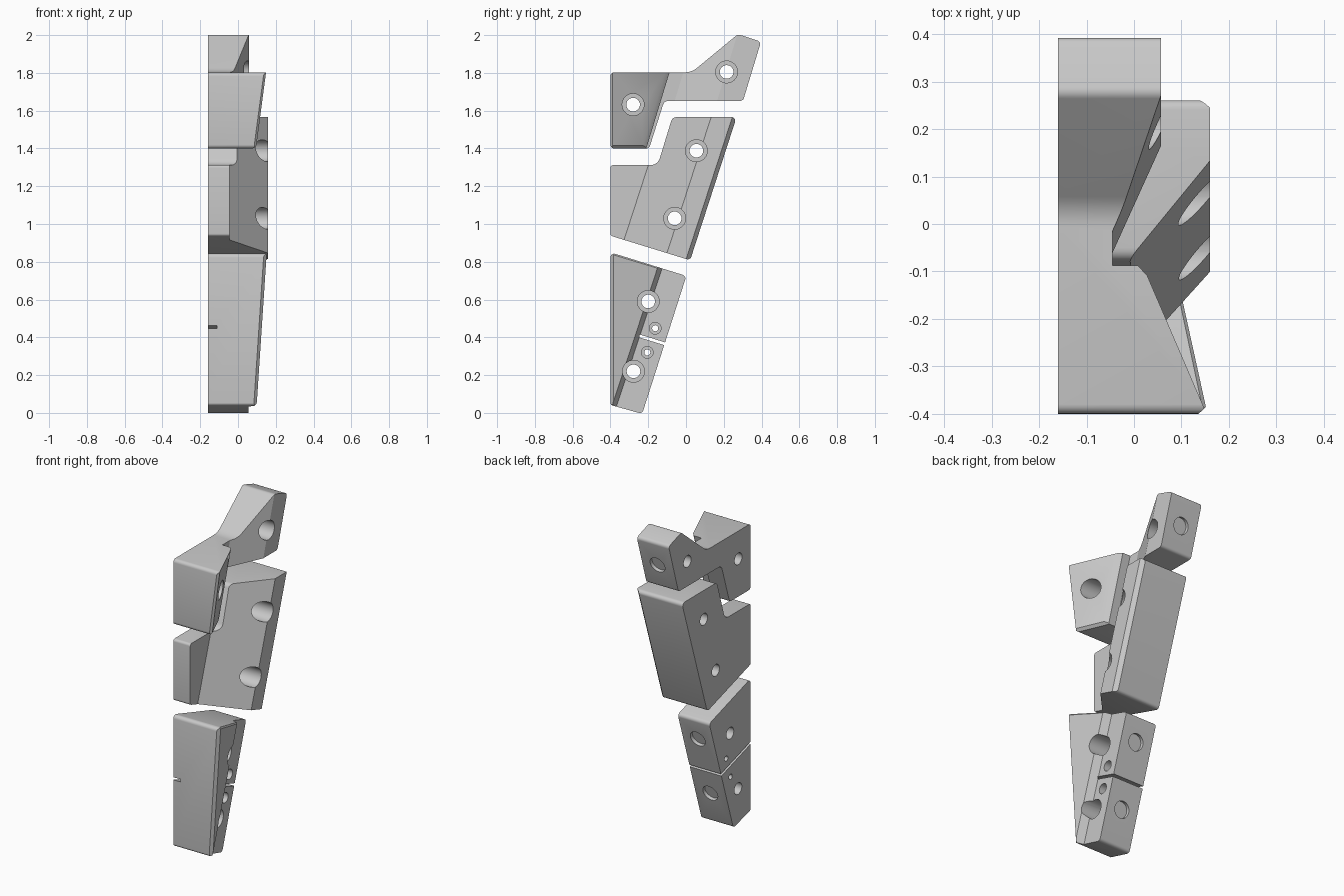
import bpy, bmesh, math
from mathutils import Vector

if "Cube" in bpy.data.objects:
    bpy.data.objects.remove(bpy.data.objects["Cube"])

LEFT = -0.16          # flat mounting side
gray = bpy.data.materials.new("gray")
gray.diffuse_color = (0.58, 0.58, 0.58, 1)
gray.use_nodes = True
gray.node_tree.nodes["Principled BSDF"].inputs["Base Color"].default_value = gray.diffuse_color


def fillet(points):
    """Round each (y, z, radius) corner of a profile."""
    out = []
    for i, (y, z, r) in enumerate(points):
        p = Vector((y, z))
        a = (Vector(points[i - 1][:2]) - p).normalized()
        b = (Vector(points[(i + 1) % len(points)][:2]) - p).normalized()
        half = a.angle(b) / 2
        t = r / math.tan(half)
        c = p + (a + b).normalized() * (r / math.sin(half))
        s, e = p + a * t - c, p + b * t - c
        total = s.angle(e)
        for k in range(6):
            f = k / 5
            arc = (s * math.sin((1 - f) * total) + e * math.sin(f * total)) / math.sin(total)
            out.append(c + arc)
    return out


def loft(name, bottom, top):
    """Closed solid between two matching polygons."""
    bm = bmesh.new()
    lo = [bm.verts.new(p) for p in bottom]
    hi = [bm.verts.new(p) for p in top]
    bm.faces.new(lo)
    bm.faces.new(hi)
    for i in range(len(lo)):
        j = (i + 1) % len(lo)
        bm.faces.new((lo[i], lo[j], hi[j], hi[i]))
    bmesh.ops.recalc_face_normals(bm, faces=bm.faces)
    me = bpy.data.meshes.new(name)
    bm.to_mesh(me)
    bm.free()
    ob = bpy.data.objects.new(name, me)
    bpy.context.collection.objects.link(ob)
    return ob


def boolean(ob, cutter, op):
    mod = ob.modifiers.new("cut", 'BOOLEAN')
    mod.operation, mod.object, mod.solver = op, cutter, 'EXACT'
    bpy.context.view_layer.update()
    dg = bpy.context.evaluated_depsgraph_get()
    me = bpy.data.meshes.new_from_object(ob.evaluated_get(dg))
    ob.modifiers.clear()
    ob.data = me
    bpy.data.objects.remove(cutter)


def rod(start, end, r, n=32):
    """Cylinder cutter between two points."""
    s, e = Vector(start), Vector(end)
    q = (e - s).to_track_quat('Z', 'Y')
    ring = [q @ Vector((r * math.cos(2 * math.pi * k / n),
                        r * math.sin(2 * math.pi * k / n), 0)) for k in range(n)]
    return loft("cutter", [s + v for v in ring], [e + v for v in ring])


def piece(name, profile, footprint, z0, lean):
    """Side profile trimmed by a footprint swept along the leaning axis."""
    pts = fillet(profile)
    ob = loft(name, [(LEFT, p.x, p.y) for p in pts], [(0.3, p.x, p.y) for p in pts])
    sweep = [[(x, y + lean * (z - z0), z) for x, y in footprint] for z in (-0.5, 2.5)]
    boolean(ob, loft("cutter", *sweep), 'INTERSECT')
    return ob


def chamfer(ob, point, normal):
    bm = bmesh.new()
    bm.from_mesh(ob.data)
    geom = bm.verts[:] + bm.edges[:] + bm.faces[:]
    cut = bmesh.ops.bisect_plane(bm, geom=geom, plane_co=point,
                                 plane_no=Vector(normal).normalized(), clear_outer=True)
    edges = [g for g in cut['geom_cut'] if isinstance(g, bmesh.types.BMEdge)]
    bmesh.ops.holes_fill(bm, edges=edges, sides=0)
    bmesh.ops.recalc_face_normals(bm, faces=bm.faces)
    bm.to_mesh(ob.data)
    bm.free()


def screw_hole(ob, y, z, floor, r=0.036, head=0.058):
    boolean(ob, rod((-0.3, y, z), (0.4, y, z), r), 'DIFFERENCE')
    boolean(ob, rod((floor, y, z), (0.4, y, z), head), 'DIFFERENCE')


def back_recess(ob, y, z, lean):
    n = Vector((0, 1, -lean)).normalized()
    c = Vector((-0.05, y, z))
    boolean(ob, rod(c - n * 0.02, c + n * 0.05, 0.05), 'DIFFERENCE')


# upper piece: front block with a narrow rising tail
upper = piece("upper_block",
              [(-0.4, 1.4, 0.02), (-0.4, 1.803, 0.02), (0.03, 1.803, 0.1),
               (0.275, 2.005, 0.025), (0.397, 1.965, 0.02), (0.302, 1.652, 0.02),
               (-0.115, 1.652, 0.03), (-0.195, 1.4, 0.02)],
              [(-0.2, -1.5), (0.626, -1.5), (0.028, -0.11), (0.008, -0.088),
               (-0.045, -0.088), (-0.045, -0.015), (0.057, 0.21), (0.057, 1), (-0.2, 1)],
              1.8, 0.305)
chamfer(upper, (0.137, -0.4, 1.8), (1, -1, -0.133))
chamfer(upper, (0.085, -0.4, 1.4), (1, 0.43, -1.13))
screw_hole(upper, -0.28, 1.632, -0.06)
screw_hole(upper, 0.215, 1.805, -0.06)
back_recess(upper, 0.348, 1.805, 0.305)

# middle piece: wide body with a front lip
middle = piece("middle_block",
               [(-0.4, 0.938, 0.015), (-0.4, 1.312, 0.015), (-0.15, 1.312, 0.05),
                (-0.072, 1.566, 0.03), (0.268, 1.566, 0.02), (0.022, 0.808, 0.02)],
               [(-0.2, -2), (-0.045, -2), (-0.045, -0.2), (0.16, 0.05),
                (0.16, 0.162), (0.135, 0.187), (-0.2, 0.522)],
               1.31, 0.325)
screw_hole(middle, 0.055, 1.388, 0.0)
screw_hole(middle, -0.06, 1.03, 0.0)

# lower piece: tapering block with a thin rear wing
lower = piece("lower_block",
              [(-0.4, 0.042, 0.015), (-0.4, 0.85, 0.02), (0.002, 0.725, 0.02),
               (-0.232, -0.005, 0.02)],
              [(-0.2, -1.5), (0.37, -1.5), (0.1, -0.15), (0.055, -0.125),
               (0.055, 0.5), (-0.2, 0.5)],
              0.77, 0.33)
chamfer(lower, (0.137, -0.4, 0.85), (1, -1, -0.066))
chamfer(lower, (0.147, -0.4, 0.85), (1, 0.49, 0.89))
chamfer(lower, (0.09, -0.4, 0.042), (1, -0.1, -1.06))
screw_hole(lower, -0.2, 0.59, -0.06)
screw_hole(lower, -0.278, 0.22, -0.06)
screw_hole(lower, -0.163, 0.448, 0.0, 0.016, 0.031)
screw_hole(lower, -0.205, 0.32, 0.0, 0.016, 0.031)
back_recess(lower, -0.043, 0.585, 0.32)
back_recess(lower, -0.165, 0.205, 0.32)

# slanted slit dividing the lower wing
plan = [(-0.2, -0.45), (-0.11, -0.45), (-0.11, -0.4), (0.08, -0.225), (0.08, 0.1), (-0.2, 0.1)]
slit = [[(x, y, 0.331 - 0.31 * y + d) for x, y in plan] for d in (-0.008, 0.008)]
boolean(lower, loft("cutter", *slit), 'DIFFERENCE')

# colour and edge-keeping smooth shading
for ob in (upper, middle, lower):
    ob.data.materials.clear()
    ob.data.materials.append(gray)
    for f in ob.data.polygons:
        f.material_index = 0
    ob.select_set(True)
    bpy.context.view_layer.objects.active = ob
bpy.ops.object.shade_smooth_by_angle(angle=math.radians(25))
